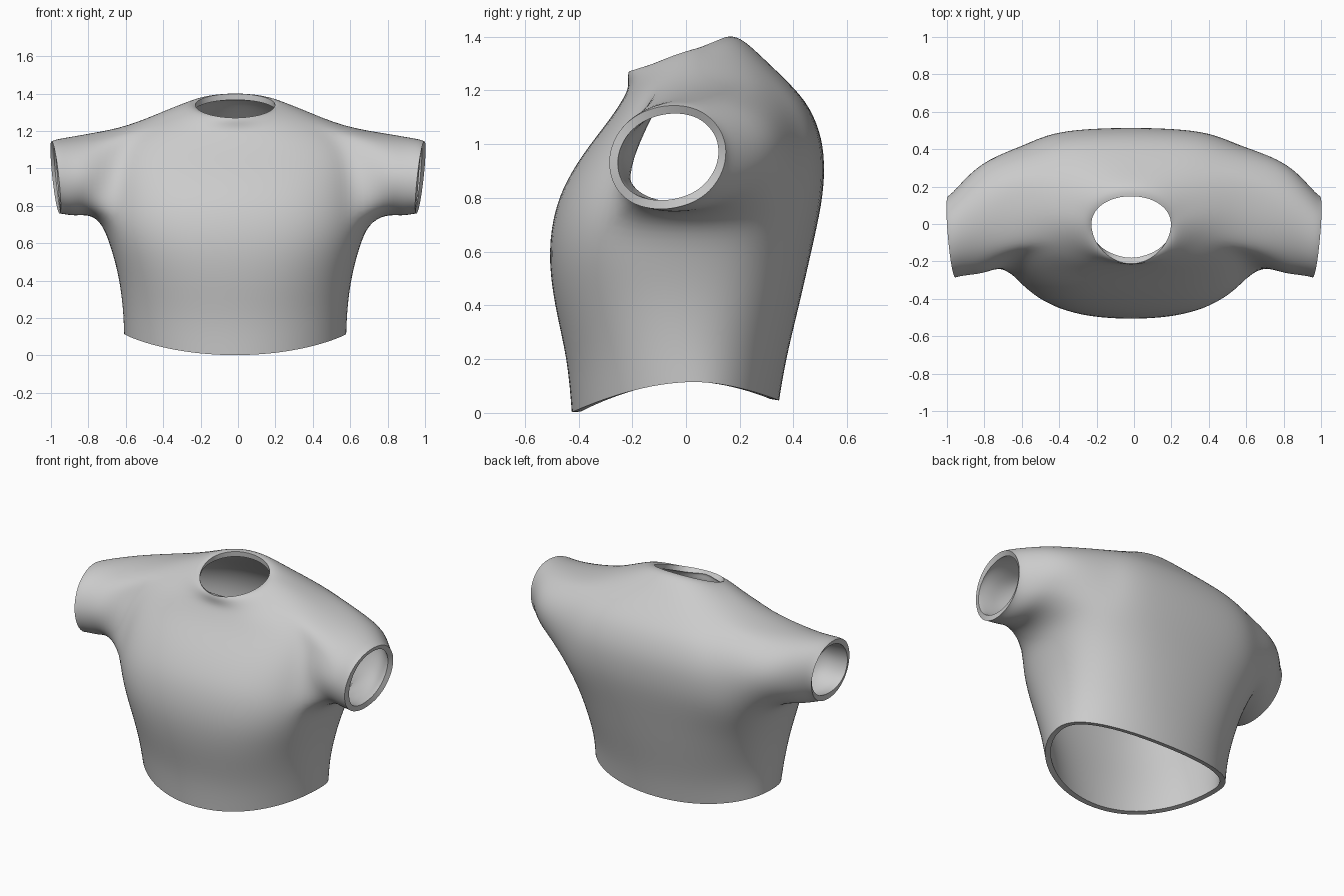
import bpy, bmesh
from math import sin, cos, pi, atan2

if "Cube" in bpy.data.objects:
    bpy.data.objects.remove(bpy.data.objects["Cube"])

SEG = 24
OFF = -0.015
# torso rings: front (y, z), side (x, y, z), back (y, z), roundness front, back, z falloff
RINGS = [
    ((-.43, .00), (.60, .02, .118), (.35, .045), .98, .95, 1.7),
    ((-.445, .20), (.605, .00, .26), (.375, .20), .92, .9, 1.6),
    ((-.495, .40), (.628, .00, .43), (.425, .40), .86, .82, 1.6),
    ((-.52, .60), (.67, .00, .58), (.47, .60), .80, .76, 1.6),
    ((-.49, .78), (.715, .02, .70), (.51, .78), .78, .68, 1.6),
    ((-.43, .90), (.71, .04, .85), (.52, .90), .76, .63, 1.6),
    ((-.36, 1.0), (.70, .06, 1.0), (.512, 1.02), .76, .63, 1.6),
    ((-.28, 1.1), (.67, .07, 1.12), (.465, 1.14), .76, .68, 1.6),
    ((-.235, 1.17), (.58, .07, 1.225), (.395, 1.22), .84, .78, 1.6),
    ((-.215, 1.21), (.38, .04, 1.31), (.29, 1.32), .95, .88, 1.5),
    ((-.22, 1.25), (.25, .00, 1.355), (.20, 1.405), 1.0, .95, 1.2),
    ((-.215, 1.27), (.215, .00, 1.34), (.15, 1.40), 1.05, .97, 1.0),
]
# sleeve rings: x, y centre, z centre, y radius, z radius, slant of the ring
SLEEVE = [
    (.79, .04, .97, .315, .22, .0),
    (.89, -.015, .955, .267, .215, .015),
    (.955, -.06, .955, .23, .203, .022),
    (.975, -.07, .95, .225, .197, .025),
]

bm = bmesh.new()

# torso loft, angle 0 = right side, growing toward the back
grid = []
for f, s, b, pf, pb, pz in RINGS:
    ring = []
    for i in range(SEG):
        a = 2 * pi * i / SEG
        c, sn = cos(a), sin(a)
        end, p = (b, pb) if sn > 0 else (f, pf)
        x = s[0] * abs(c) ** p * (1 if c > 0 else -1)
        y = s[1] + (end[0] - s[1]) * abs(sn) ** p
        z = s[2] + (end[1] - s[2]) * abs(sn) ** pz
        ring.append(bm.verts.new((x + OFF, y, z)))
    grid.append(ring)


def in_armhole(k, i):
    right = i in (22, 23, 0, 1, 2)
    left = i in (9, 10, 11, 12, 13)
    return 4 <= k < 8 and (right or left)


for k in range(len(RINGS) - 1):
    for i in range(SEG):
        if not in_armhole(k, i):
            j = (i + 1) % SEG
            bm.faces.new((grid[k][i], grid[k][j], grid[k + 1][j], grid[k + 1][i]))


# sleeves grown out of each armhole loop
def sleeve(side):
    cols = list(range(-2, 4))
    if side < 0:
        cols = [12 - c for c in cols]
    cols = [c % SEG for c in cols]
    loop = [grid[4][c] for c in cols]
    loop += [grid[k][cols[-1]] for k in range(5, 8)]
    loop += [grid[8][c] for c in reversed(cols)]
    loop += [grid[k][cols[0]] for k in range(7, 4, -1)]
    angles = [atan2((v.co.z - .96) / .24, (v.co.y - .06) / .35) for v in loop]
    n = len(loop)
    # even out the spacing toward a regular ring
    even = [angles[0] + 2 * pi * i / n for i in range(n)]
    angles = [e + .5 * ((a - e + pi) % (2 * pi) - pi) for a, e in zip(angles, even)]
    prev = loop
    for x, yc, zc, ry, rz, slant in SLEEVE:
        cur = [bm.verts.new((side * (x + slant * (cos(a) + sin(a)) * .8),
                             yc + ry * cos(a), zc + rz * sin(a + .1))) for a in angles]
        for i in range(n):
            j = (i + 1) % n
            q = (prev[i], prev[j], cur[j], cur[i])
            bm.faces.new(q if side > 0 else q[::-1])
        prev = cur


sleeve(1)
sleeve(-1)

me = bpy.data.meshes.new("shirt")
bm.to_mesh(me)
bm.free()
shirt = bpy.data.objects.new("shirt", me)
bpy.context.collection.objects.link(shirt)

# smooth the cloth, then give it thickness
sub = shirt.modifiers.new("smooth", 'SUBSURF')
sub.levels = sub.render_levels = 2
sol = shirt.modifiers.new("cloth", 'SOLIDIFY')
sol.thickness = .033
sol.offset = -1
bpy.context.view_layer.objects.active = shirt
shirt.select_set(True)
bpy.ops.object.modifier_apply(modifier="smooth")
bpy.ops.object.modifier_apply(modifier="cloth")
bpy.ops.object.shade_smooth_by_angle(angle=.7)
